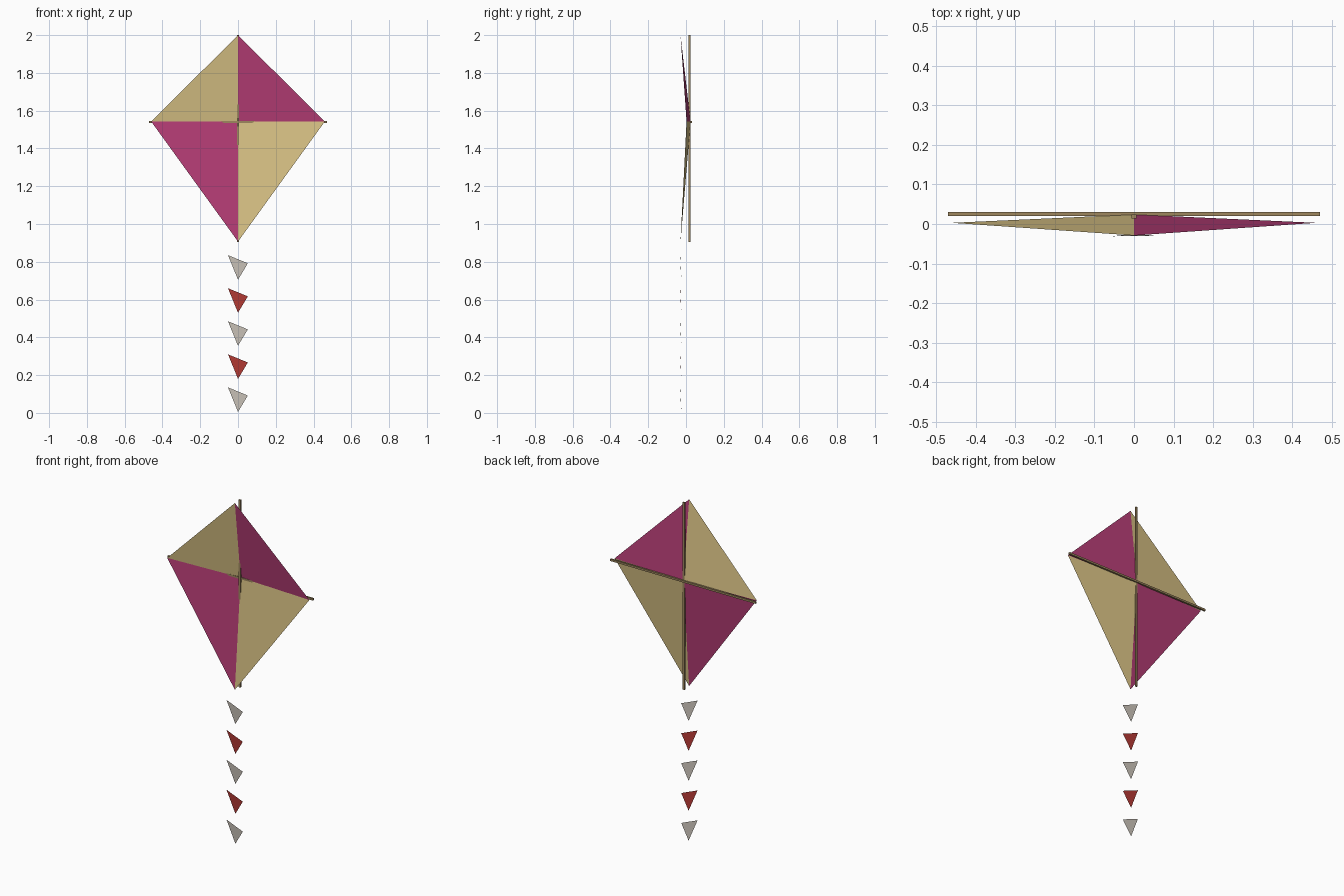
import bpy
import bmesh
from mathutils import Vector

cube = bpy.data.objects.get("Cube")
if cube:
    bpy.data.objects.remove(cube)


def material(name, rgb):
    linear = [((c + 0.055) / 1.055) ** 2.4 for c in rgb]
    mat = bpy.data.materials.new(name)
    mat.use_nodes = True
    mat.diffuse_color = (*linear, 1)
    mat.node_tree.nodes["Principled BSDF"].inputs["Base Color"].default_value = (*linear, 1)
    return mat


pink = material("crimson cloth", (0.71, 0.24, 0.46))
tan = material("sand cloth", (0.85, 0.76, 0.52))
wood = material("spar wood", (0.62, 0.53, 0.37))
white = material("pale bow", (0.80, 0.77, 0.73))
red = material("red bow", (0.71, 0.23, 0.21))


def make_object(name, bm, mats):
    mesh = bpy.data.meshes.new(name)
    bm.to_mesh(mesh)
    bm.free()
    for mat in mats:
        mesh.materials.append(mat)
    obj = bpy.data.objects.new(name, mesh)
    bpy.context.collection.objects.link(obj)
    return obj


# Sail: four triangles bent back towards the crossing of the spars
CROSS_Z, TOP_Z, BOTTOM_Z = 1.543, 1.999, 0.907
bm = bmesh.new()
centre = bm.verts.new((0, 0.024, CROSS_Z))
rim = [bm.verts.new(p) for p in (
    (0, -0.029, TOP_Z), (-0.46, 0.003, CROSS_Z),
    (0, -0.029, BOTTOM_Z), (0.46, 0.003, CROSS_Z))]
for i, corner in enumerate(rim):
    face = bm.faces.new((centre, corner, rim[(i + 1) % 4]))
    mid = face.calc_center_median()
    face.material_index = 0 if mid.x * (mid.z - CROSS_Z) > 0 else 1
make_object("sail", bm, (pink, tan))


# Spars: slim square rods behind the sail
def spar(name, centre, size):
    bm = bmesh.new()
    bmesh.ops.create_cube(bm, size=1)
    bmesh.ops.scale(bm, vec=Vector(size), verts=bm.verts)
    bmesh.ops.translate(bm, vec=Vector(centre), verts=bm.verts)
    make_object(name, bm, (wood,))


spar("upright_spar", (0, 0.0185, 1.4525), (0.012, 0.010, 1.095))
spar("cross_spar", (0, 0.0252, 1.541), (0.94, 0.0105, 0.011))

# Tail: five loose triangular bows in alternating colours
for i in range(5):
    z = 0.005 + 0.175 * i
    bm = bmesh.new()
    bm.faces.new([bm.verts.new(p) for p in (
        (-0.053, -0.031, z + 0.13), (0, -0.024, z), (0.052, -0.030, z + 0.087))])
    make_object(f"tail_bow_{i + 1}", bm, (red if i % 2 else white,))
